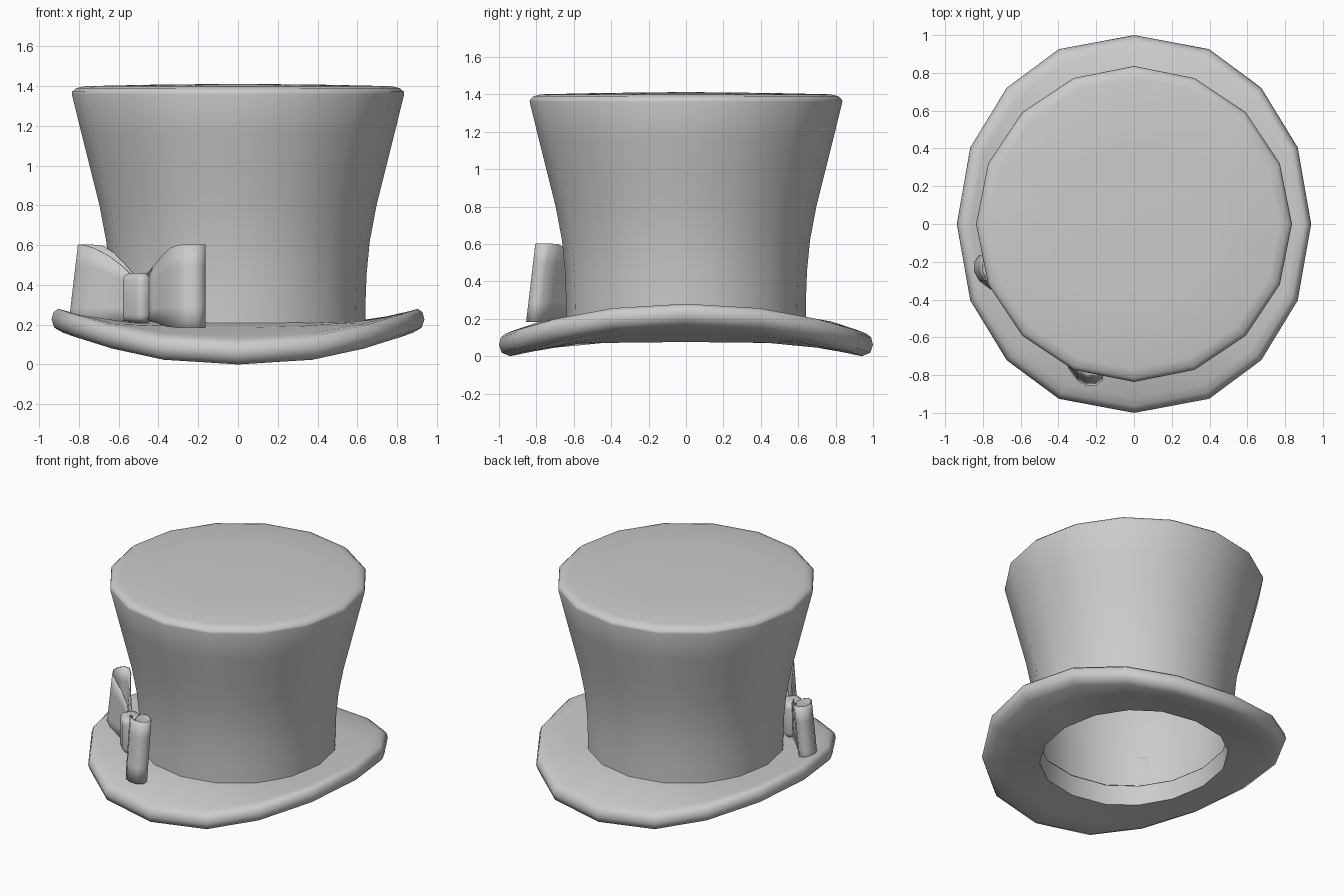
import bpy, bmesh, math
from mathutils import Matrix, Vector

if "Cube" in bpy.data.objects:
    bpy.data.objects.remove(bpy.data.objects["Cube"])

SIDES = 16


def make_object(name, bm, angle=40):
    bmesh.ops.recalc_face_normals(bm, faces=bm.faces)
    me = bpy.data.meshes.new(name)
    bm.to_mesh(me)
    bm.free()
    ob = bpy.data.objects.new(name, me)
    bpy.context.collection.objects.link(ob)
    bpy.ops.object.select_all(action='DESELECT')
    ob.select_set(True)
    bpy.context.view_layer.objects.active = ob
    bpy.ops.object.shade_smooth_by_angle(angle=math.radians(angle))
    return ob


def loft(bm, rings, closed=True):
    rows = [[bm.verts.new(p) for p in ring] for ring in rings]
    n = len(rows[0])
    for a, b in zip(rows, rows[1:]):
        for i in range(n if closed else n - 1):
            j = (i + 1) % n
            bm.faces.new((a[i], a[j], b[j], b[i]))
    return rows


def fan(bm, ring, z):
    c = bm.verts.new((0, 0, z))
    for i in range(len(ring)):
        bm.faces.new((ring[i], ring[(i + 1) % len(ring)], c))


def circle(r, z):
    return [(r * math.cos(k * math.tau / SIDES), r * math.sin(k * math.tau / SIDES), z)
            for k in range(SIDES)]


# Brim: rounded oval ring, sides curled up, front and back dipping, open in the middle
def brim_ring(frac, z_side, z_front):
    pts = []
    for x, y, _ in circle(1, 0):
        sx = 0.938 + 0.18 * max(0, 1 - x * x) ** 3.6
        sy = 1 + 0.08 * x ** 4
        pts.append((sx * frac * x, sy * frac * y, z_front + (z_side - z_front) * x * x))
    return pts


bm = bmesh.new()
loft(bm, [brim_ring(*r) for r in (
    (0.62, 0.21, 0.21), (0.62, 0.075, 0.065), (0.82, 0.125, 0.025), (0.94, 0.16, 0.0),
    (0.985, 0.185, 0.018), (1.0, 0.225, 0.06), (0.99, 0.262, 0.10), (0.965, 0.28, 0.12),
    (0.92, 0.268, 0.138), (0.78, 0.232, 0.185), (0.62, 0.212, 0.212))])
make_object("brim", bm, 60)

# Crown: flared open shell with softened top edge
bm = bmesh.new()
rows = loft(bm, [circle(r, z) for r, z in (
    (0.64, 0.19), (0.642, 0.32), (0.647, 0.455), (0.663, 0.62), (0.697, 0.80), (0.737, 0.96),
    (0.787, 1.16), (0.836, 1.36), (0.834, 1.372), (0.815, 1.39), (0.77, 1.40), (0.45, 1.407))])
fan(bm, rows[-1], 1.412)
make_object("crown", bm, 60)

# Bow frame: t runs along the bow, n points away from the crown
S = math.sqrt(0.5)
BASE, T, N = Vector((-0.47, -0.47, 0)), Vector((S, -S, 0)), Vector((-S, -S, 0))

# Bow loops: teardrop plan outline, taller towards the tip
plan = [(0.04, 0.04), (0.11, 0.045), (0.19, 0.065), (0.27, 0.088), (0.34, 0.095), (0.39, 0.08),
        (0.425, 0.045), (0.43, 0.0), (0.40, -0.025), (0.32, -0.02), (0.22, 0.0), (0.12, 0.015),
        (0.04, 0.02)]
for name, side in (("bow_loop_left", -1), ("bow_loop_right", 1)):
    rings = []
    for k in range(5):
        v = k / 2 - 1
        ring = []
        for t, n in plan:
            f = min(1, max(0, (t - 0.04) / 0.33))
            f = math.sin(f * math.pi / 2)
            out = 0.035 * f * (1 - v) / 2
            p = BASE + T * side * (t + out) + N * (n + out)
            p.z = 0.335 + 0.058 * f + v * (0.105 + 0.105 * f)
            ring.append(p)
        rings.append(ring)
    bm = bmesh.new()
    loft(bm, rings, closed=False)
    ob = make_object(name, bm, 60)
    mod = ob.modifiers.new("thickness", 'SOLIDIFY')
    mod.thickness = 0.006
    mod.offset = 0

# Bow knot: rounded block
bm = bmesh.new()
bmesh.ops.create_cube(bm, size=1)
bmesh.ops.scale(bm, vec=(0.16, 0.13, 0.25), verts=bm.verts)
bmesh.ops.bevel(bm, geom=bm.edges[:], offset=0.04, segments=3, profile=0.5, affect='EDGES')
frame = Matrix((T, N, Vector((0, 0, 1)))).transposed().to_4x4()
bmesh.ops.transform(bm, verts=bm.verts,
                    matrix=Matrix.Translation(BASE + N * 0.035 + Vector((0, 0, 0.335))) @ frame)
make_object("bow_knot", bm, 60)
